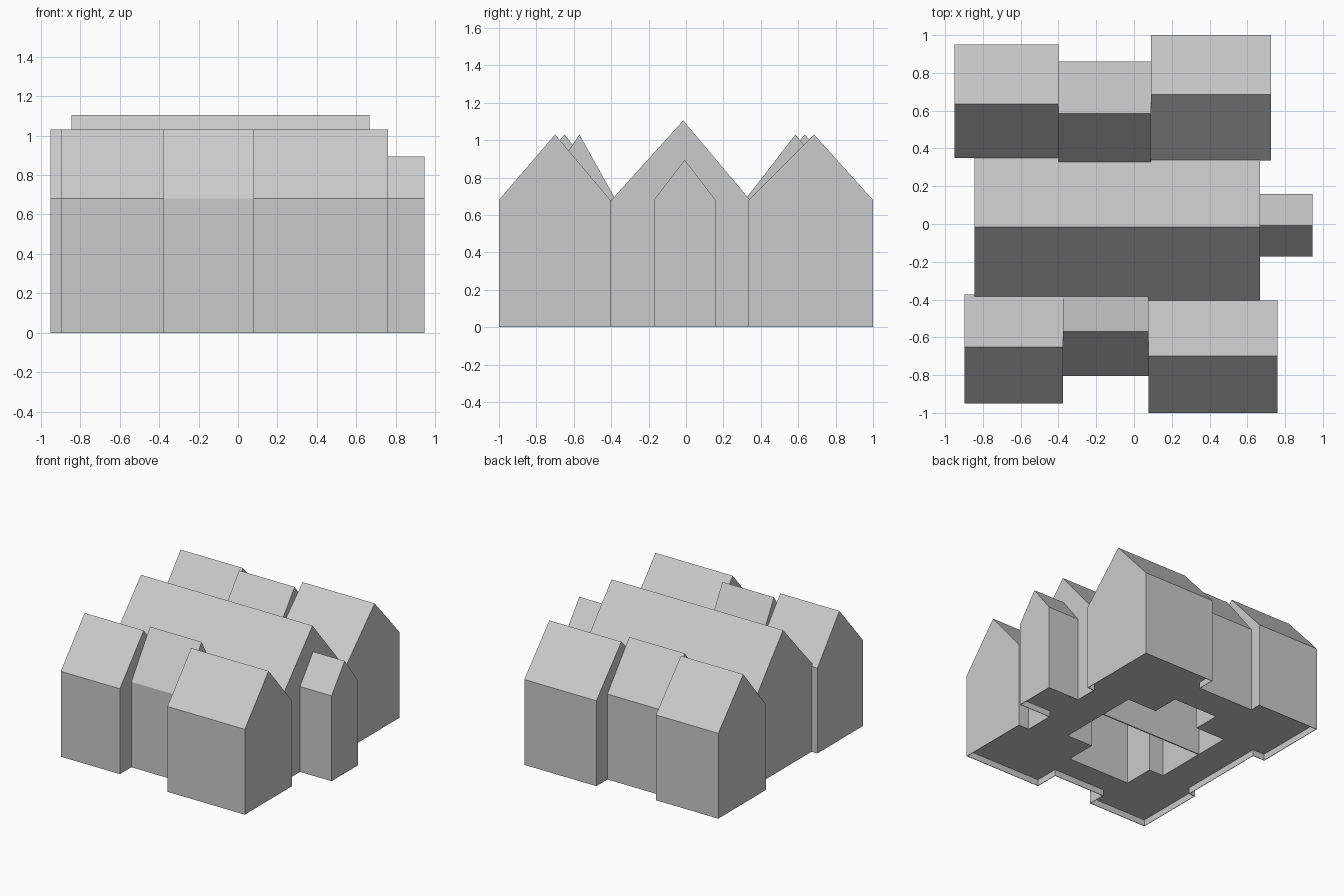
import bpy, bmesh

if "Cube" in bpy.data.objects:
    bpy.data.objects.remove(bpy.data.objects["Cube"])

EAVE = 0.68
FLOOR = 0.05


def prism(name, x0, x1, profile):
    """Extrude a (y, z) profile along x."""
    bm = bmesh.new()
    face = bm.faces.new([bm.verts.new((x0, y, z)) for y, z in profile])
    out = bmesh.ops.extrude_face_region(bm, geom=[face])
    verts = [v for v in out["geom"] if isinstance(v, bmesh.types.BMVert)]
    bmesh.ops.translate(bm, verts=verts, vec=(x1 - x0, 0, 0))
    bmesh.ops.recalc_face_normals(bm, faces=bm.faces)
    me = bpy.data.meshes.new(name)
    bm.to_mesh(me)
    bm.free()
    ob = bpy.data.objects.new(name, me)
    bpy.context.collection.objects.link(ob)
    return ob


def gable(name, x0, x1, a, ridge, b, top, eave_a=EAVE, eave_b=EAVE):
    return prism(name, x0, x1, [(a, 0), (a, eave_a), (ridge, top), (b, eave_b), (b, 0)])


def box(name, x0, x1, y0, y1, z0, z1):
    return prism(name, x0, x1, [(y0, z0), (y0, z1), (y1, z1), (y1, z0)])


def combine(ob, other, op):
    mod = ob.modifiers.new(op.lower(), 'BOOLEAN')
    mod.operation, mod.solver, mod.object = op, 'EXACT', other
    bpy.context.view_layer.objects.active = ob
    bpy.ops.object.modifier_apply(modifier=mod.name)
    bpy.data.objects.remove(other)


# central hall, its roof slopes running on below the valleys inside the wings
house = gable("gabled_house", -0.845, 0.667, -0.43, -0.015, 0.38, 1.105, 0.645, 0.635)
combine(house, gable("porch", 0.55, 0.945, -0.172, -0.007, 0.158, 0.895), 'UNION')

# side wings: x range, outer wall, ridge, valley
wings = [
    (-0.95, -0.40, 0.95, 0.635, 0.35),
    (0.09, 0.725, 1.00, 0.685, 0.335),
    (-0.40, 0.09, 0.86, 0.585, 0.315),
    (-0.897, -0.376, -0.95, -0.65, -0.373),
    (0.078, 0.76, -1.00, -0.70, -0.405),
    (-0.376, 0.078, -0.805, -0.57, -0.375),
]
for x0, x1, outer, ridge, inner in wings:
    combine(house, gable("wing", x0, x1, outer, ridge, inner, 1.03), 'UNION')

# recessed underside, leaving a thin rim
T = 0.004
recess = [(-0.845 + T, 0.667 - T, -0.42, 0.37), (0.5, 0.945 - T, -0.172 + T, 0.158 - T)]
for i, (x0, x1, outer, ridge, inner) in enumerate(wings):
    s = 1 if outer > 0 else -1
    y0, y1 = sorted((outer - s * T, inner + s * T))
    grow = 0.02 if i % 3 == 2 else -T
    recess.append((x0 - grow, x1 + grow, y0, y1))
for r in recess:
    combine(house, box("recess", *r, -0.1, FLOOR), 'DIFFERENCE')

# hollow core seen from below
for r in [(-0.58, 0.33, -0.36, 0.33), (-0.32, 0.07, 0.2, 0.55), (-0.45, 0.10, -0.61, -0.2)]:
    combine(house, box("core", *r, 0.0, 0.62), 'DIFFERENCE')

# partition wall inside the core
box("inner_partition", -0.58, 0.33, 0.04, 0.05, FLOOR, 0.62)
